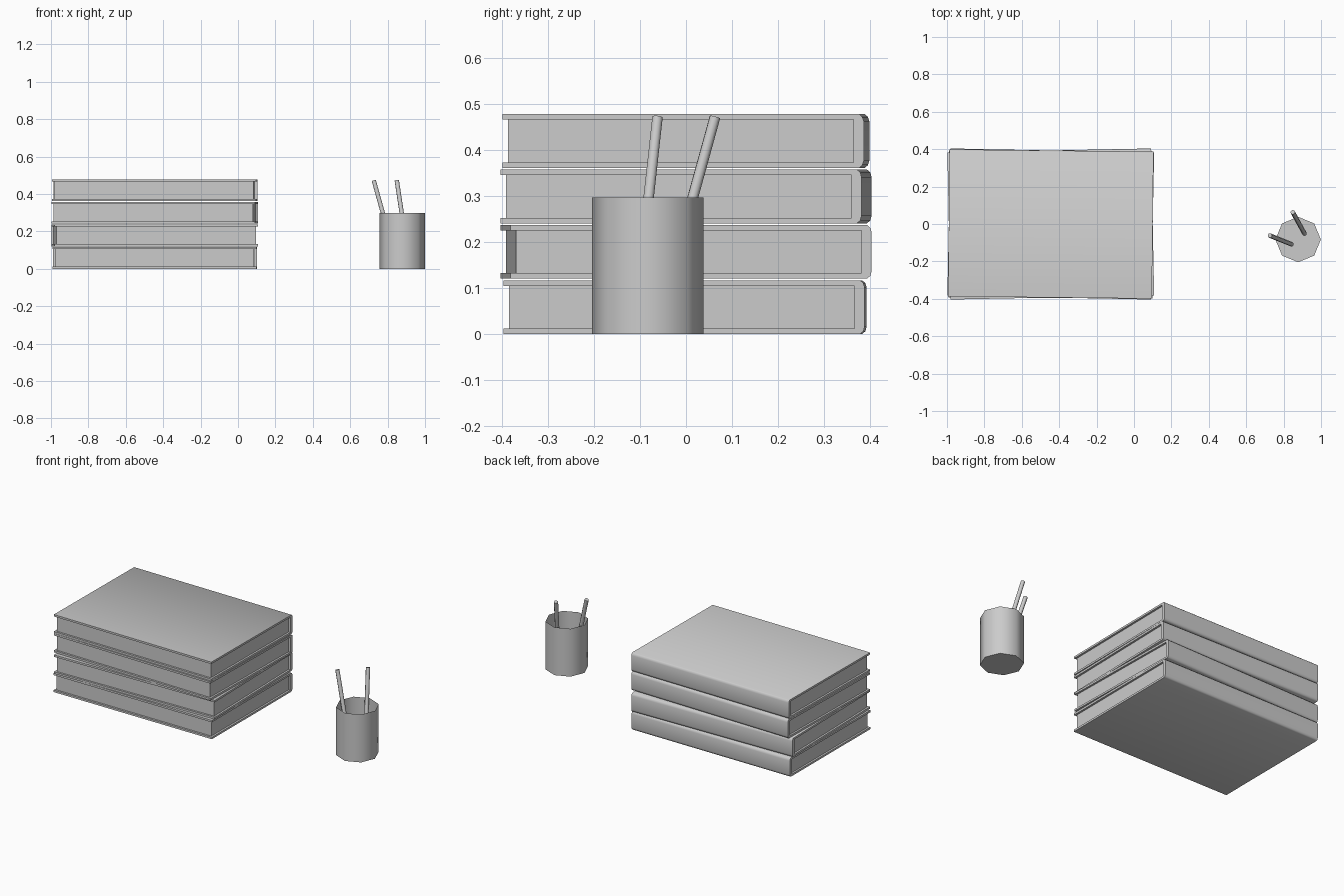
import bpy, bmesh, math
from mathutils import Vector, Matrix

if "Cube" in bpy.data.objects:
    bpy.data.objects.remove(bpy.data.objects["Cube"])


def make_object(name, bm, smooth_angle=None):
    bmesh.ops.recalc_face_normals(bm, faces=bm.faces)
    mesh = bpy.data.meshes.new(name)
    bm.to_mesh(mesh)
    bm.free()
    obj = bpy.data.objects.new(name, mesh)
    bpy.context.collection.objects.link(obj)
    if smooth_angle:
        bpy.ops.object.select_all(action='DESELECT')
        obj.select_set(True)
        bpy.context.view_layer.objects.active = obj
        bpy.ops.object.shade_smooth_by_angle(angle=math.radians(smooth_angle))
    return obj


W, D, H = 1.09, 0.786, 0.117      # book length, depth, thickness
COVER, SPINE, INSET = 0.012, 0.022, 0.012


def book_cover(name):
    # C-shaped section in y/z with a softened spine, extruded along x
    d, s, b = D / 2, D / 2 - SPINE, 0.010
    profile = [(-d, 0), (d - b, 0), (d - 0.003, 0.006), (d, 0.016),
               (d, H - 0.016), (d - 0.003, H - 0.006), (d - b, H), (-d, H),
               (-d, H - COVER), (s, H - COVER), (s, COVER), (-d, COVER)]
    bm = bmesh.new()
    face = bm.faces.new([bm.verts.new((-W / 2, y, z)) for y, z in profile])
    ext = bmesh.ops.extrude_face_region(bm, geom=[face])
    verts = [v for v in ext['geom'] if isinstance(v, bmesh.types.BMVert)]
    bmesh.ops.translate(bm, verts=verts, vec=(W, 0, 0))
    return make_object(name, bm, 50)


def book_pages(name):
    # page block set back from the cover edges
    y0, y1 = -D / 2 + INSET, D / 2 - SPINE
    bm = bmesh.new()
    size = Matrix.Diagonal((W - 2 * INSET, y1 - y0, H - 2 * COVER, 1))
    bmesh.ops.create_cube(bm, size=1, matrix=Matrix.Translation((0, (y0 + y1) / 2, H / 2)) @ size)
    return make_object(name, bm)


# stack of four slightly turned books
for i, turn in enumerate((-0.004, 0.02, -0.02, -0.011)):
    for obj in (book_cover(f"book_cover_{i + 1}"), book_pages(f"book_pages_{i + 1}")):
        obj.location = (-0.445, -0.002 if i == 0 else 0, i * 0.1205)
        obj.rotation_euler.z = turn

# open eight-sided pot
R, POT_H = 0.1215, 0.297
bm = bmesh.new()
bmesh.ops.create_cone(bm, cap_ends=True, segments=8, radius1=R, radius2=R, depth=POT_H)
top = [f for f in bm.faces if f.calc_center_median().z > POT_H * 0.49]
bmesh.ops.delete(bm, geom=top, context='FACES_ONLY')
pot = make_object("pencil_pot", bm, 50)
pot.location = (0.8775, -0.083, POT_H / 2)

# two leaning pencils
pencils = [((0.912, -0.052, 0.055), (0.849, 0.063, 0.472)),
           ((0.842, -0.108, 0.055), (0.726, -0.062, 0.472))]
for i, (a, b) in enumerate(pencils):
    a, b = Vector(a), Vector(b)
    bm = bmesh.new()
    bmesh.ops.create_cone(bm, cap_ends=True, segments=8, radius1=0.0122,
                          radius2=0.0122, depth=(b - a).length)
    pencil = make_object(f"pencil_{i + 1}", bm, 50)
    pencil.location = (a + b) / 2
    pencil.rotation_euler = (b - a).to_track_quat('Z', 'Y').to_euler()
